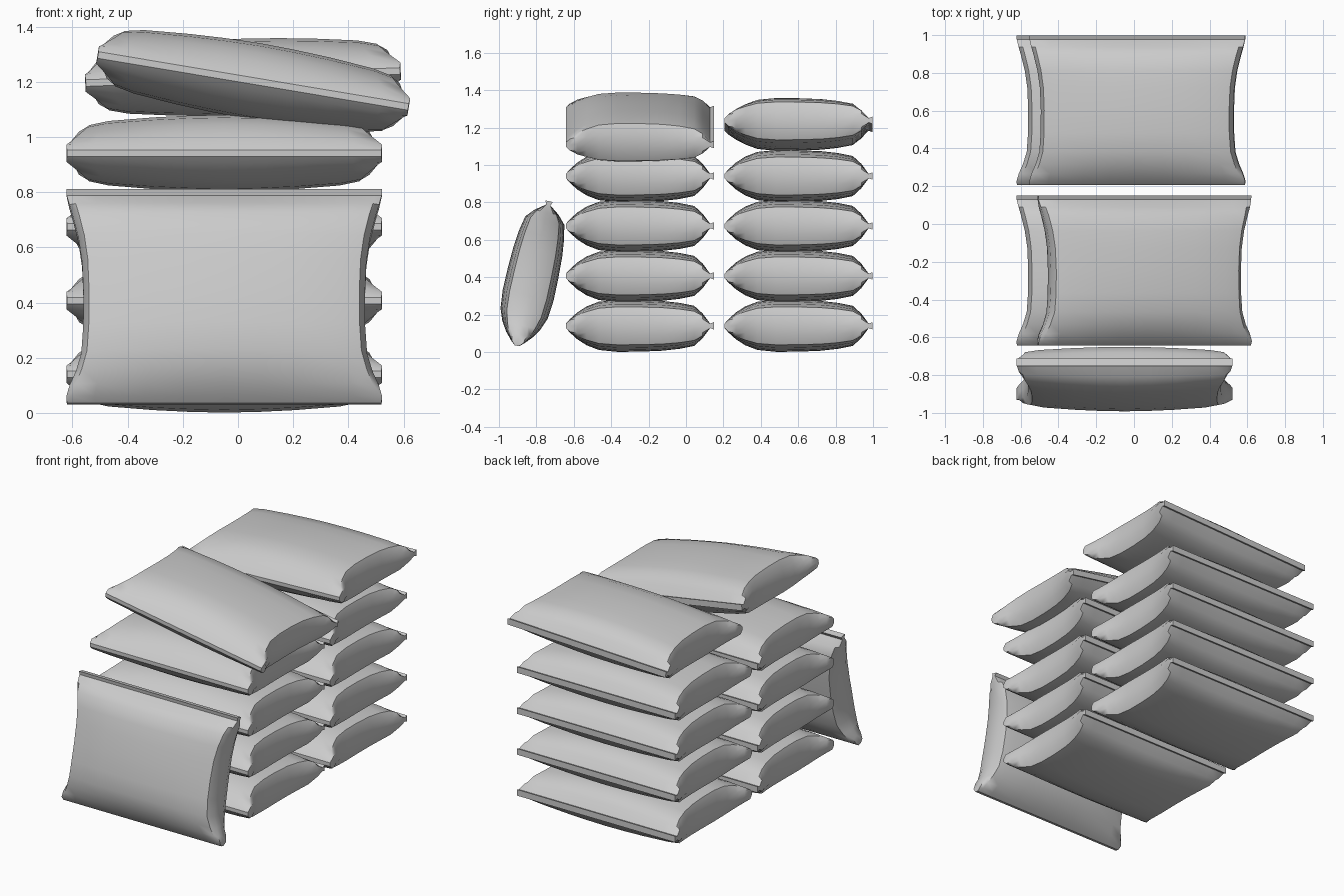
import bpy, bmesh, math

if "Cube" in bpy.data.objects:
    bpy.data.objects.remove(bpy.data.objects["Cube"])

# Lengthwise stations: y, half width, half thickness, squareness of the section
STATIONS = [(-.396, .570, .012, 1), (-.375, .572, .036, .8), (-.335, .560, .072, .3),
            (-.285, .538, .104, 0), (-.22, .518, .129, 0), (-.12, .511, .139, 0),
            (0, .510, .138, 0), (.12, .515, .133, 0), (.21, .528, .123, 0),
            (.29, .548, .107, 0), (.335, .561, .066, .3), (.375, .571, .012, 1),
            (.396, .571, .020, 1)]
# Upper half of the pillow section: fraction of width, fraction of thickness
HALF = [(1, .35), (.96, .73), (.82, .84), (.5, .935), (.25, .98), (0, 1)]


def section(w, h, e):
    q = [(u * w, h * (t + (1 - t) * e)) for u, t in HALF]
    top = q + [(-x, z) for x, z in reversed(q[:-1])]
    return [(w, 0)] + top + [(-w, 0)] + [(x, -z) for x, z in reversed(top)]


def sack_mesh():
    bm = bmesh.new()
    rings = [[bm.verts.new((x, y, z)) for x, z in section(w, h, e)]
             for y, w, h, e in STATIONS]
    n = len(rings[0])
    for a, b in zip(rings, rings[1:]):
        for i in range(n):
            j = (i + 1) % n
            bm.faces.new((a[i], a[j], b[j], b[i]))
    bm.faces.new(rings[0])
    bm.faces.new(rings[-1])
    bmesh.ops.recalc_face_normals(bm, faces=bm.faces)
    me = bpy.data.meshes.new("sack")
    bm.to_mesh(me)
    bm.free()
    return me


def place(name, loc, rot=(0, 0, 0)):
    ob = bpy.data.objects.new(name, base.copy())
    bpy.context.collection.objects.link(ob)
    ob.location = loc
    ob.rotation_euler = [math.radians(a) for a in rot]
    bpy.ops.object.select_all(action='DESELECT')
    ob.select_set(True)
    bpy.context.view_layer.objects.active = ob
    bpy.ops.object.shade_smooth_by_angle(angle=math.radians(40))


base = sack_mesh()

# Two straight stacks of four
for row, y in (("front", -.246), ("back", .602)):
    for k in range(4):
        place(f"{row}_stack_sack_{k + 1}", (-.05, y, .14 + .267 * k))

# Tilted sacks on top
place("front_top_sack", (.055, -.246, 1.203), (0, 9.5, 0))
place("back_top_sack", (.018, .602, 1.217), (0, -2.2, 0))

# Sack leaning against the front stack
place("leaning_sack", (-.05, -.818, .42), (77.4, 0, 0))
